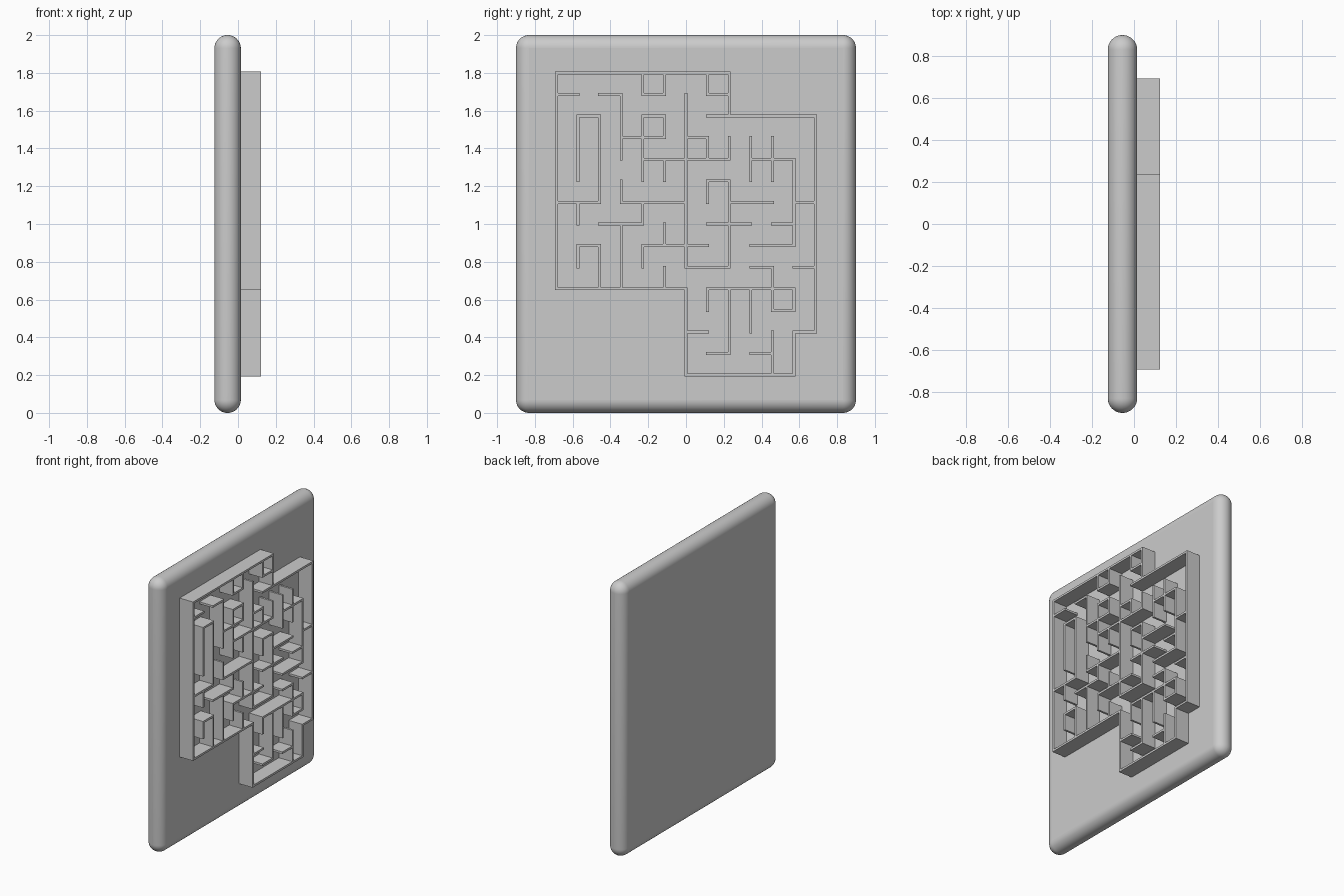
import bpy, bmesh

if "Cube" in bpy.data.objects:
    bpy.data.objects.remove(bpy.data.objects["Cube"])

PITCH, WALL = 0.1143, 0.015          # maze cell size and wall thickness
FRONT, TIP = 0.015, 0.123            # slab face and wall tips along x

# Horizontal walls: rows from top to bottom, each read left to right
ROWS = ["########....", "#.#.#..#....", ".#..#..#####", "...##.#.....",
        "....####.##.", ".......#....", "##.###..##.#", "..##...##.#.",
        ".#..###..##.", "......##.#.#", "######.####.", "..........#.",
        "......#....#", ".......#.#..", "......#####."]
# Vertical walls: columns from left to right, each read top to bottom
COLS = ["##########....", "..###.#.#.....", "..####..##....",
        ".###.#.###....", "#.###.#.#.....", "#.#.#..#.#....",
        ".########.####", "#..#.#....#...", "##.#.####.###.",
        "...##.....##..", "...##....##.##", "....####..#.##",
        "..##########.."]


def edge(k):
    """Lower edge of strip k: even strips are posts, odd ones are spans."""
    return (k // 2) * PITCH + (WALL / 2 if k % 2 else -WALL / 2)


def add_object(name, bm):
    mesh = bpy.data.meshes.new(name)
    bm.to_mesh(mesh)
    bm.free()
    ob = bpy.data.objects.new(name, mesh)
    bpy.context.collection.objects.link(ob)
    return ob


# Rounded backing slab
bm = bmesh.new()
bmesh.ops.create_cube(bm, size=1)
for v in bm.verts:
    v.co.x = v.co.x * 0.14 + FRONT - 0.07
    v.co.y *= 1.8
    v.co.z = v.co.z * 2 + 1
slab = add_object("backing_slab", bm)
bevel = slab.modifiers.new("round_edges", "BEVEL")
bevel.width = 0.0695
bevel.segments = 12
bevel.limit_method = 'NONE'
bpy.context.view_layer.objects.active = slab
slab.select_set(True)
bpy.ops.object.shade_smooth_by_angle()
slab.select_set(False)

# Maze walls: collect the filled strips of the plan
filled = set()
for r, row in enumerate(ROWS):
    for c, ch in enumerate(row):
        if ch == "#":
            filled.update((2 * c + i, 2 * r) for i in range(3))
for c, col in enumerate(COLS):
    for r, ch in enumerate(col):
        if ch == "#":
            filled.update((2 * c, 2 * r + i) for i in range(3))

# Flat plan with shared corners, thickened outwards
bm = bmesh.new()
corners = {}


def corner(i, j):
    if (i, j) not in corners:
        corners[i, j] = bm.verts.new(
            (FRONT - 0.005, edge(i) - 6 * PITCH, 1 + 7 * PITCH - edge(j)))
    return corners[i, j]


for i, j in sorted(filled):
    bm.faces.new([corner(i, j + 1), corner(i + 1, j + 1),
                  corner(i + 1, j), corner(i, j)])
walls = add_object("maze_walls", bm)
solid = walls.modifiers.new("wall_height", "SOLIDIFY")
solid.thickness = TIP - FRONT + 0.005
solid.offset = 1
